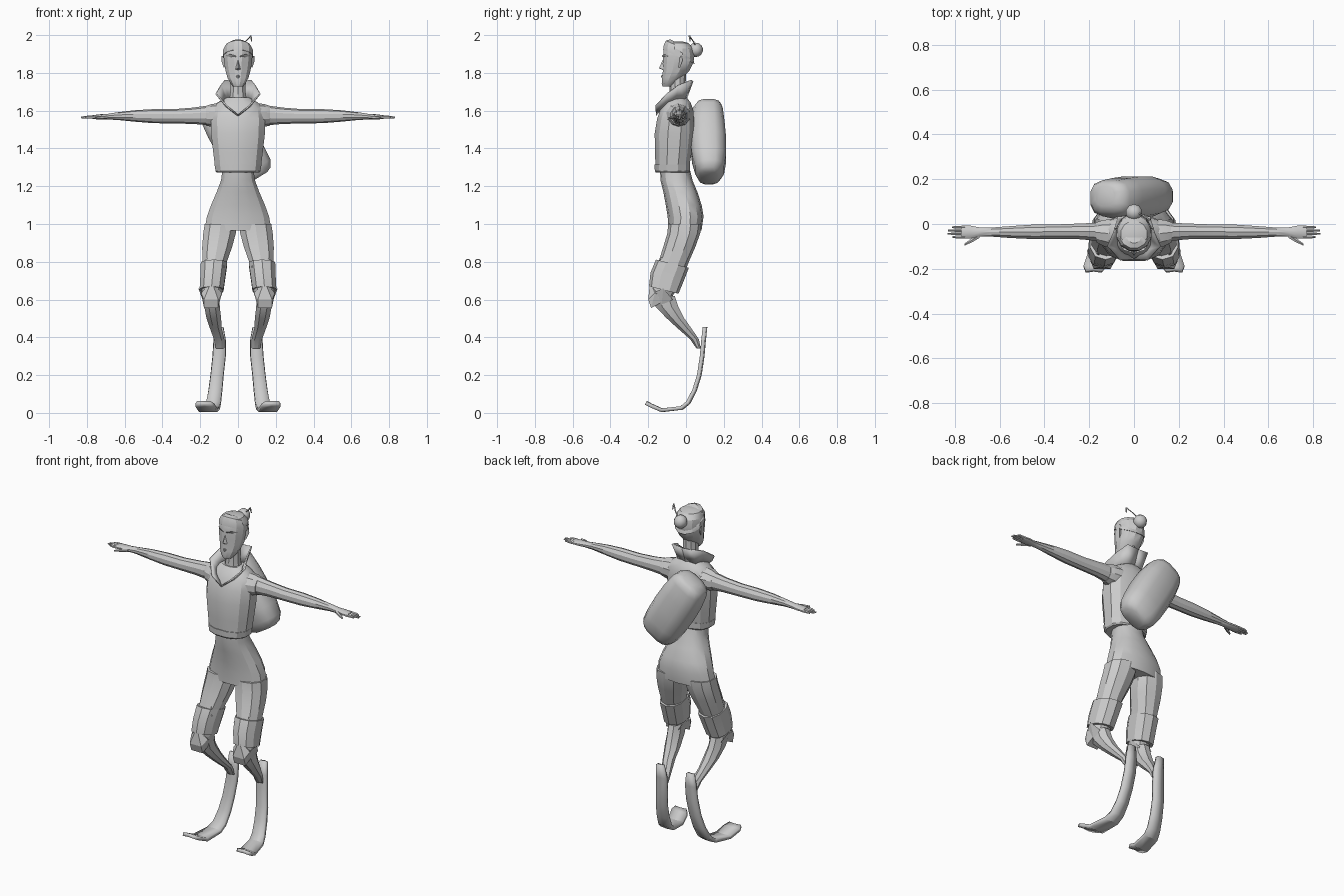
import bpy, bmesh, math
from mathutils import Vector

X, Y, Z = Vector((1, 0, 0)), Vector((0, 1, 0)), Vector((0, 0, 1))


def finish(name, bm, mirror=False, thick=0, angle=28):
    bmesh.ops.recalc_face_normals(bm, faces=bm.faces)
    me = bpy.data.meshes.new(name)
    bm.to_mesh(me)
    bm.free()
    me.shade_smooth()
    me.set_sharp_from_angle(angle=math.radians(angle))
    ob = bpy.data.objects.new(name, me)
    bpy.context.collection.objects.link(ob)
    if thick:
        m = ob.modifiers.new("thickness", 'SOLIDIFY')
        m.thickness = thick
        m.offset = 0
    if mirror:
        ob.modifiers.new("mirror", 'MIRROR')
    return ob


def loft(name, rings, n=10, u=X, v=Y, p=1.0, mirror=False, angle=28):
    """Skin superellipse rings (x, y, z, radius along u, radius along v)."""
    bm = bmesh.new()
    rows = []
    for x, y, z, a, b in rings:
        row = []
        for i in range(n):
            t = 2 * math.pi * (i + 0.5) / n
            c, s = math.cos(t), math.sin(t)
            c = math.copysign(abs(c) ** p, c)
            s = math.copysign(abs(s) ** p, s)
            row.append(bm.verts.new(Vector((x, y, z)) + u * (a * c) + v * (b * s)))
        rows.append(row)
    for r, q in zip(rows, rows[1:]):
        for i in range(n):
            j = (i + 1) % n
            bm.faces.new((r[i], r[j], q[j], q[i]))
    bm.faces.new(rows[0])
    bm.faces.new(rows[-1])
    return finish(name, bm, mirror, angle=angle)


def strip(name, rows, thick, mirror=True, angle=28):
    """Sheet through rows of points, thickened."""
    bm = bmesh.new()
    vs = [[bm.verts.new(p) for p in row] for row in rows]
    for r, q in zip(vs, vs[1:]):
        for i in range(len(r) - 1):
            bm.faces.new((r[i], r[i + 1], q[i + 1], q[i]))
    return finish(name, bm, mirror, thick, angle)


def hull(name, pts, mirror=True):
    bm = bmesh.new()
    for p in pts:
        bm.verts.new(p)
    bmesh.ops.convex_hull(bm, input=bm.verts)
    return finish(name, bm, mirror, angle=15)


# Jacket, hem and short sleeves
loft("jacket", [(0, -.072, 1.30, .125, .092), (0, -.067, 1.38, .135, .1), (0, -.062, 1.48, .147, .107),
                (0, -.055, 1.56, .148, .1), (0, -.048, 1.61, .14, .088), (0, -.045, 1.645, .105, .07),
                (0, -.045, 1.67, .06, .05)], 12, p=.85)
loft("jacket_hem", [(0, -.072, 1.272, .115, .09), (0, -.072, 1.28, .122, .096),
                    (0, -.072, 1.315, .128, .097)], 12, p=.85)
loft("sleeve", [(.09, -.045, 1.575, .072, .066), (.14, -.04, 1.575, .06, .06),
                (.17, -.037, 1.573, .046, .052)], 10, Y, Z, mirror=True)

# Open flared collar with lapels
strip("collar", [
    [(0, .0, 1.66), (.055, -.01, 1.66), (.068, -.06, 1.65), (.06, -.115, 1.62), (.0, -.158, 1.575)],
    [(0, .035, 1.755), (.07, .03, 1.762), (.09, -.04, 1.735), (.117, -.1, 1.69), (.06, -.162, 1.625)]],
    .008)

# Trousers: hips and legs
loft("hips", [(0, -.06, 1.30, .082, .078), (0, -.05, 1.23, .092, .085), (0, -.03, 1.17, .115, .09),
              (0, -.012, 1.1, .146, .095), (0, -.002, 1.04, .168, .095), (0, -.006, .965, .182, .088)],
     14, p=.88)
loft("leg", [(.092, -.006, 1.0, .088, .088), (.098, -.012, .95, .09, .087), (.11, -.035, .88, .083, .085),
             (.124, -.065, .8, .068, .08), (.134, -.1, .71, .062, .08), (.14, -.135, .61, .05, .06)],
     10, p=.9, mirror=True)

# Thigh cuffs, cuff points and knee guards
tilt = Vector((0, 1, -.25))
loft("thigh_cuff", [(.127, -.072, .79, .073, .087), (.133, -.1, .72, .069, .088),
                    (.14, -.118, .65, .066, .078)], 10, v=tilt, p=.85, mirror=True)
for s in (-1, 1):
    hull("cuff_point", [(.125 + s * .035, -.13, .825), (.125 + s * .055, -.142, .77),
                        (.125 + s * .012, -.163, .77), (.125 + s * .055, -.1, .79)])
    hull("knee_wing", [(.142 + s * .068, -.12, .66), (.142 + s * .05, -.165, .64),
                       (.142 + s * .04, -.07, .6), (.142 + s * .035, -.13, .57)])
hull("knee_guard", [(.14, -.19, .7), (.085, -.165, .635), (.195, -.165, .635), (.105, -.2, .6),
                    (.18, -.2, .6), (.105, -.185, .555), (.18, -.185, .555), (.14, -.1, .65),
                    (.1, -.1, .6), (.18, -.1, .6)])

# Shins running back to the running blades
loft("shin", [(.14, -.12, .62, .045, .065), (.137, -.1, .56, .044, .065), (.128, -.055, .5, .042, .05),
              (.118, -.01, .45, .034, .04), (.1, .045, .39, .03, .025), (.095, .067, .34, .024, .012)],
     8, mirror=True)
blade = [(.1, .098, .455, .022), (.097, .09, .38, .032), (.1, .083, .3, .034), (.111, .068, .2, .034),
         (.12, .043, .12, .036), (.13, .01, .055, .039), (.14, -.025, .026, .043),
         (.158, -.13, .014, .048), (.175, -.19, .04, .05), (.18, -.213, .053, .036)]
strip("running_blade", [[(x - w, y, z), (x, y + .005, z), (x + w, y, z)] for x, y, z, w in blade], .02)

# Arms and hands
loft("arm", [(.1, -.038, 1.575, .045, .055), (.16, -.035, 1.575, .043, .052), (.24, -.033, 1.573, .037, .043),
             (.34, -.034, 1.57, .034, .038), (.45, -.035, 1.571, .034, .037), (.55, -.036, 1.572, .028, .03),
             (.64, -.036, 1.571, .021, .02), (.69, -.036, 1.568, .022, .015), (.73, -.036, 1.567, .03, .014),
             (.77, -.036, 1.566, .03, .01)], 10, Y, Z, mirror=True)
for i, tip in enumerate((.81, .832, .83, .812)):
    y = -.058 + i * .0145
    loft("finger", [(.755, y, 1.566, .008, .009), (.795, y, 1.566, .007, .008),
                    (tip, y, 1.564, .004, .004)], 6, Y, Z, mirror=True)
loft("thumb", [(.69, -.05, 1.566, .014, .011), (.725, -.073, 1.564, .011, .009),
               (.757, -.092, 1.56, .005, .005)], 6, Y, Z, mirror=True)

# Neck, head and face
loft("neck", [(0, -.045, 1.62, .055, .05), (0, -.045, 1.7, .042, .042), (0, -.045, 1.8, .045, .045)], 10)
loft("head", [(0, -.095, 1.728, .026, .03), (0, -.088, 1.745, .042, .042), (0, -.072, 1.775, .058, .056),
              (0, -.053, 1.81, .068, .072), (0, -.043, 1.85, .076, .083), (0, -.038, 1.89, .079, .086),
              (0, -.04, 1.93, .077, .08), (0, -.045, 1.958, .06, .06), (0, -.05, 1.967, .03, .03)], 12)
hull("nose", [(0, -.118, 1.88), (0, -.143, 1.825), (.016, -.12, 1.818), (-.016, -.12, 1.818),
              (0, -.115, 1.812)], False)
hull("brow", [(.01, -.128, 1.89), (.045, -.117, 1.9), (.066, -.09, 1.89), (.045, -.108, 1.885),
              (.012, -.118, 1.88)])
hull("lips", [(0, -.133, 1.785), (.022, -.118, 1.783), (-.022, -.118, 1.783), (0, -.129, 1.772),
              (0, -.11, 1.795), (0, -.11, 1.768)], False)
hull("ear", [(.07, -.04, 1.885), (.086, -.022, 1.89), (.088, -.018, 1.865), (.07, -.04, 1.83),
             (.076, -.033, 1.828), (.07, -.02, 1.86)])

# Hair swept back into a bun with a pin
loft("hair", [(0, -.038, 1.885, .082, .086), (0, -.04, 1.915, .081, .08), (0, -.045, 1.943, .066, .064),
              (0, -.05, 1.962, .035, .035)], 12, v=Vector((0, 1, -.45)))
bm = bmesh.new()
bmesh.ops.create_uvsphere(bm, u_segments=10, v_segments=7, radius=.038)
bmesh.ops.translate(bm, verts=bm.verts, vec=(0, .052, 1.922))
finish("hair_bun", bm, angle=45)
loft("hair_pin", [(.0, .055, 1.93, .004, .004), (.04, .04, 1.965, .004, .004), (.068, .018, 1.996, .004, .004)], 5)
loft("pin_drop", [(.068, .018, 1.998, .005, .005), (.073, .022, 1.965, .003, .003)], 5)

# Slanted backpack, high behind -x and low behind +x
across = Vector((.85, 0, .52))
axis = Vector((.52, 0, -.85))
rings = []
for t, w, cy, d in [(-.235, .05, .125, .045), (-.222, .085, .12, .068), (-.19, .105, .115, .082),
                    (-.1, .117, .115, .092), (0, .12, .117, .098), (.1, .117, .122, .092),
                    (.17, .11, .125, .078), (.205, .09, .122, .06), (.218, .06, .12, .045)]:
    c = Vector((-.008, 0, 1.43)) + axis * t
    rings.append((c.x, cy, c.z, w, d))
loft("backpack", rings, 12, across, Y, p=.7, angle=40)
